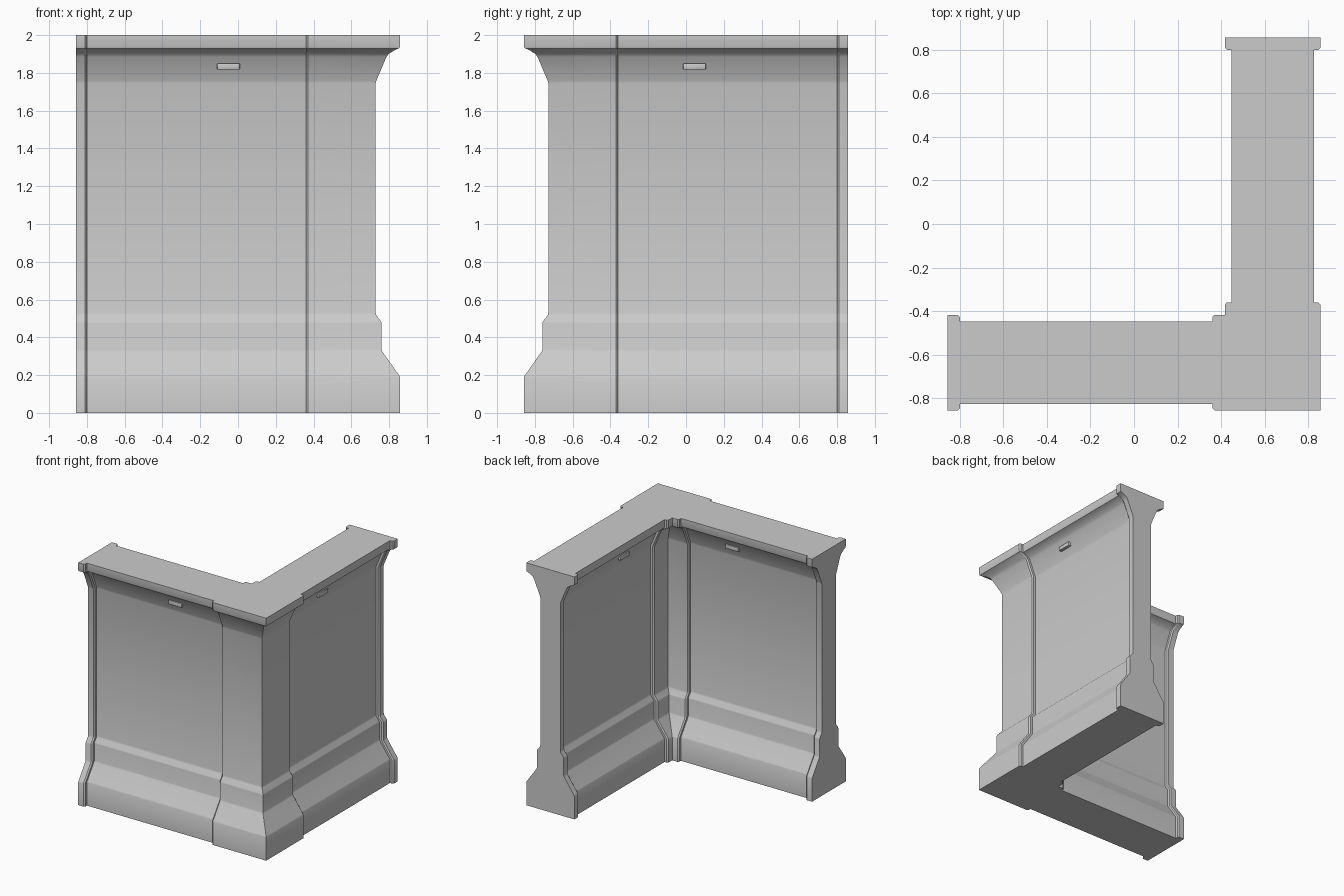
import bpy, bmesh
from math import radians

if "Cube" in bpy.data.objects:
    bpy.data.objects.remove(bpy.data.objects["Cube"])

E = 0.858      # half extent of the whole corner
C = 0.6375     # wall centre line
STEP = 0.03    # panel recess behind the ribs
B = 0.01       # small bevel on rib edges

# Moulding profile: height, outer reach of the rib
PROFILE = [(0, .857), (.19, .857), (.20, .852), (.325, .764), (.335, .76),
           (.475, .76), (.485, .757), (.515, .733), (.53, .729), (1.745, .729),
           (1.76, .733), (1.885, .786), (1.90, .797), (1.922, .832),
           (1.93, .853), (1.94, .857), (2.0, .857)]


def run(h, side):
    """Plan points along one face of the front wall, from the corner to its end."""
    def y(d):
        return -C + side * d
    return [(C - side * h, y(h)), (.36 + B, y(h)), (.36, y(h - B)),
            (.36, y(h - STEP)), (-.80, y(h - STEP)), (-.80, y(h - B)),
            (-.80 - B, y(h)), (-E, y(h))]


def plan(h):
    """Closed L outline, mirrored across the diagonal."""
    half = run(h, -1) + run(h, 1)[::-1]
    mirror = [(-y, -x) for x, y in half[1:-1]]
    return half + mirror[::-1]


def shade(ob):
    bpy.ops.object.select_all(action='DESELECT')
    ob.select_set(True)
    bpy.context.view_layer.objects.active = ob
    bpy.ops.object.shade_smooth_by_angle(angle=radians(28))


def add_object(name, bm):
    bmesh.ops.recalc_face_normals(bm, faces=bm.faces)
    me = bpy.data.meshes.new(name)
    bm.to_mesh(me)
    bm.free()
    ob = bpy.data.objects.new(name, me)
    bpy.context.collection.objects.link(ob)
    shade(ob)
    return ob


# Wall corner: L outlines lofted up the moulding profile
bm = bmesh.new()
rings = [[bm.verts.new((x, y, z)) for x, y in plan(r - C)] for z, r in PROFILE]
n = len(rings[0])
for lo, hi in zip(rings, rings[1:]):
    for i in range(n):
        j = (i + 1) % n
        bm.faces.new((lo[i], lo[j], hi[j], hi[i]))
bm.faces.new(rings[0][::-1])
bm.faces.new(rings[-1])
add_object("wall_corner", bm)


# Small rounded tabs under the cornice, on both faces of both walls
def tab(name, x, y, turned):
    bm = bmesh.new()
    bmesh.ops.create_cube(bm, size=1)
    size = (.045, .12, .034) if turned else (.12, .045, .034)
    bmesh.ops.scale(bm, vec=size, verts=bm.verts)
    bmesh.ops.bevel(bm, geom=bm.edges[:], offset=.005, segments=2,
                    profile=.5, affect='EDGES')
    bmesh.ops.translate(bm, vec=(x, y, 1.834), verts=bm.verts)
    add_object(name, bm)


for side, label in ((-1, "inner"), (1, "outer")):
    d = C + side * .092
    tab(f"front_tab_{label}", -.05, -d, False)
    tab(f"side_tab_{label}", d, .045, True)
